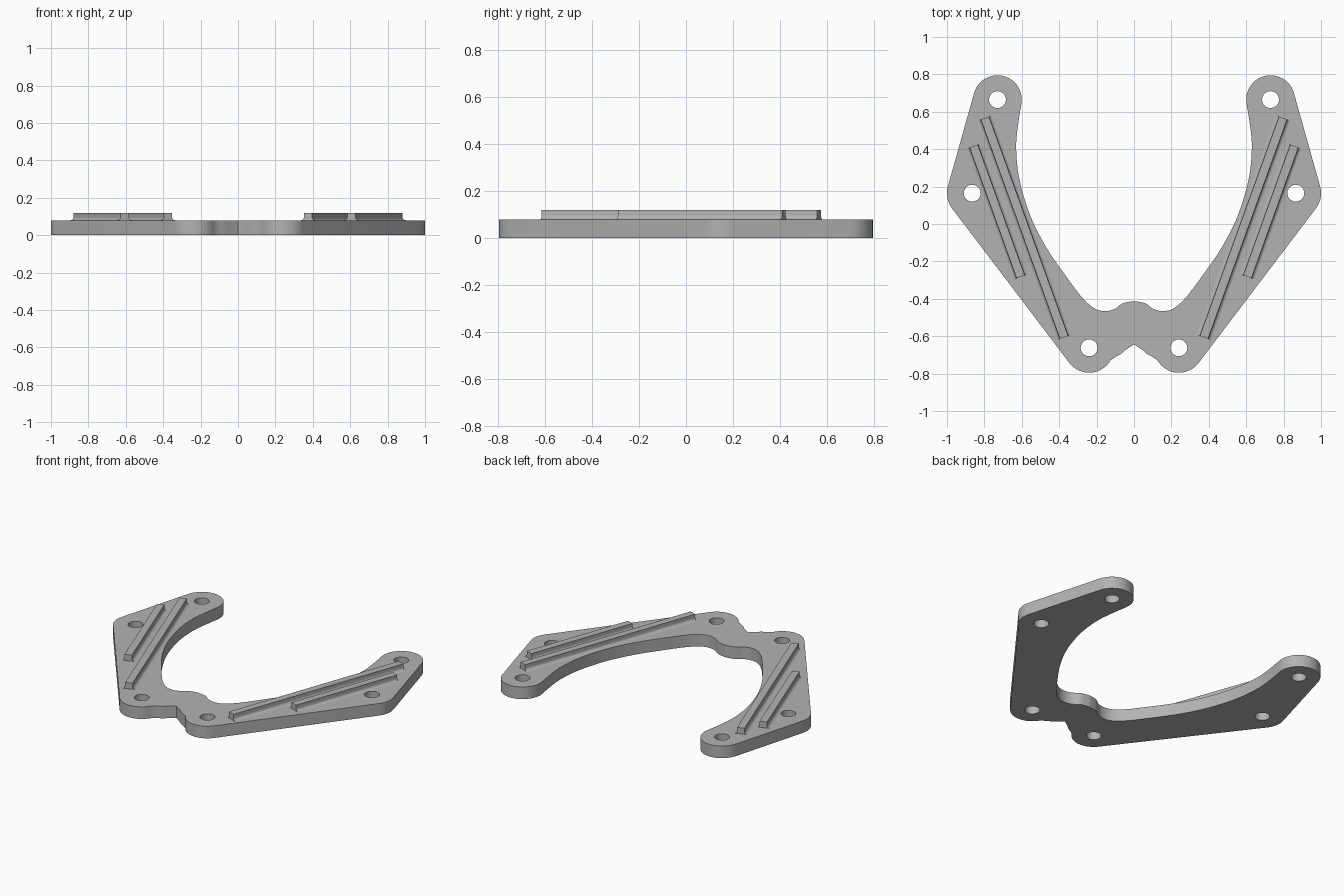
import bpy, bmesh, math
from mathutils import Vector

old = bpy.data.objects.get("Cube")
if old:
    bpy.data.objects.remove(old, do_unlink=True)

THICK, TOP = 0.08, 0.12

grey = bpy.data.materials.new("plain grey")
grey.use_nodes = True
colour = (0.45, 0.45, 0.45, 1)
grey.diffuse_color = colour
grey.node_tree.nodes["Principled BSDF"].inputs["Base Color"].default_value = colour


def arc(centre, radius, start, end, steps):
    angles = [math.radians(start + (end - start) * i / steps) for i in range(steps + 1)]
    return [(centre[0] + radius * math.cos(a), centre[1] + radius * math.sin(a)) for a in angles]


def smooth_path(points, steps=5):
    """Catmull-Rom curve through the points."""
    p = [Vector(q) for q in points]
    p = [p[0]] + p + [p[-1]]
    out = []
    for a, b, c, d in zip(p, p[1:], p[2:], p[3:]):
        for i in range(steps):
            t = i / steps
            q = 0.5 * (2 * b + (c - a) * t + (2 * a - 5 * b + 4 * c - d) * t ** 2
                       + (3 * b - a - 3 * c + d) * t ** 3)
            out.append(tuple(q))
    return out + [tuple(p[-1])]


def extruded(name, points, vector):
    """Solid made by sweeping a closed 3D polygon along a vector."""
    bm = bmesh.new()
    face = bm.faces.new([bm.verts.new(p) for p in points])
    result = bmesh.ops.extrude_face_region(bm, geom=[face])
    verts = [g for g in result["geom"] if isinstance(g, bmesh.types.BMVert)]
    bmesh.ops.translate(bm, verts=verts, vec=vector)
    bmesh.ops.recalc_face_normals(bm, faces=bm.faces)
    mesh = bpy.data.meshes.new(name)
    bm.to_mesh(mesh)
    bm.free()
    mesh.materials.append(grey)
    obj = bpy.data.objects.new(name, mesh)
    bpy.context.collection.objects.link(obj)
    return obj


def activate(obj):
    bpy.ops.object.select_all(action='DESELECT')
    obj.select_set(True)
    bpy.context.view_layer.objects.active = obj


# Plate outline: inner edge, three rounded lobes, centre notch
tip, side, foot = (0.73, 0.665), (0.865, 0.165), (0.24, -0.662)
inner = smooth_path([(0, -0.412), (0.06, -0.424), (0.10, -0.452), (0.15, -0.466), (0.21, -0.452),
                     (0.28, -0.39), (0.37, -0.27), (0.46, -0.14), (0.54, 0.01), (0.59, 0.15),
                     (0.62, 0.28), (0.63, 0.42), (0.62, 0.53), (0.604, 0.63)])
half = (inner + arc(tip, 0.13, 185, 15, 24) + arc(side, 0.135, 15, -37, 10)
        + arc(foot, 0.133, -37, -150, 16)
        + [(0.09, -0.705), (0.065, -0.692), (0.045, -0.673), (0, -0.643)])
outline = half + [(-x, y) for x, y in reversed(half[1:-1])]
plate = extruded("mounting_plate", [(x, y, 0) for x, y in outline], (0, 0, THICK))

# Bolt holes
for centre in (tip, side, foot):
    for s in (1, -1):
        ring = arc((s * centre[0], centre[1]), 0.045, 0, 350, 35)
        cutter = extruded("hole_cutter", [(x, y, -0.1) for x, y in ring], (0, 0, 0.4))
        cutter.hide_render = True
        activate(plate)
        mod = plate.modifiers.new("hole", 'BOOLEAN')
        mod.operation, mod.solver, mod.object = 'DIFFERENCE', 'EXACT', cutter
        bpy.ops.object.modifier_apply(modifier=mod.name)
        bpy.data.objects.remove(cutter, do_unlink=True)
activate(plate)
bpy.ops.object.shade_smooth_by_angle(angle=math.radians(30))

# Ribs with a concave fillet along both feet
fillet, half_width = 0.018, 0.023
flank = arc((half_width + fillet, THICK + fillet), fillet, 270, 180, 6)
flank = [(half_width + fillet, THICK - 0.005)] + flank + [(half_width, TOP)]
section = flank + [(-u, z) for u, z in reversed(flank)]
for label, start, end in (("long", (0.374, -0.606), (0.797, 0.566)),
                          ("short", (0.606, -0.282), (0.857, 0.416))):
    for s, hand in ((1, "left"), (-1, "right")):
        a, b = Vector((s * start[0], start[1], 0)), Vector((s * end[0], end[1], 0))
        across = (b - a).normalized().cross(Vector((0, 0, 1)))
        rib = extruded(f"{label}_rib_{hand}",
                       [a + across * u + Vector((0, 0, z)) for u, z in section], b - a)
        activate(rib)
        bpy.ops.object.shade_smooth_by_angle(angle=math.radians(30))
